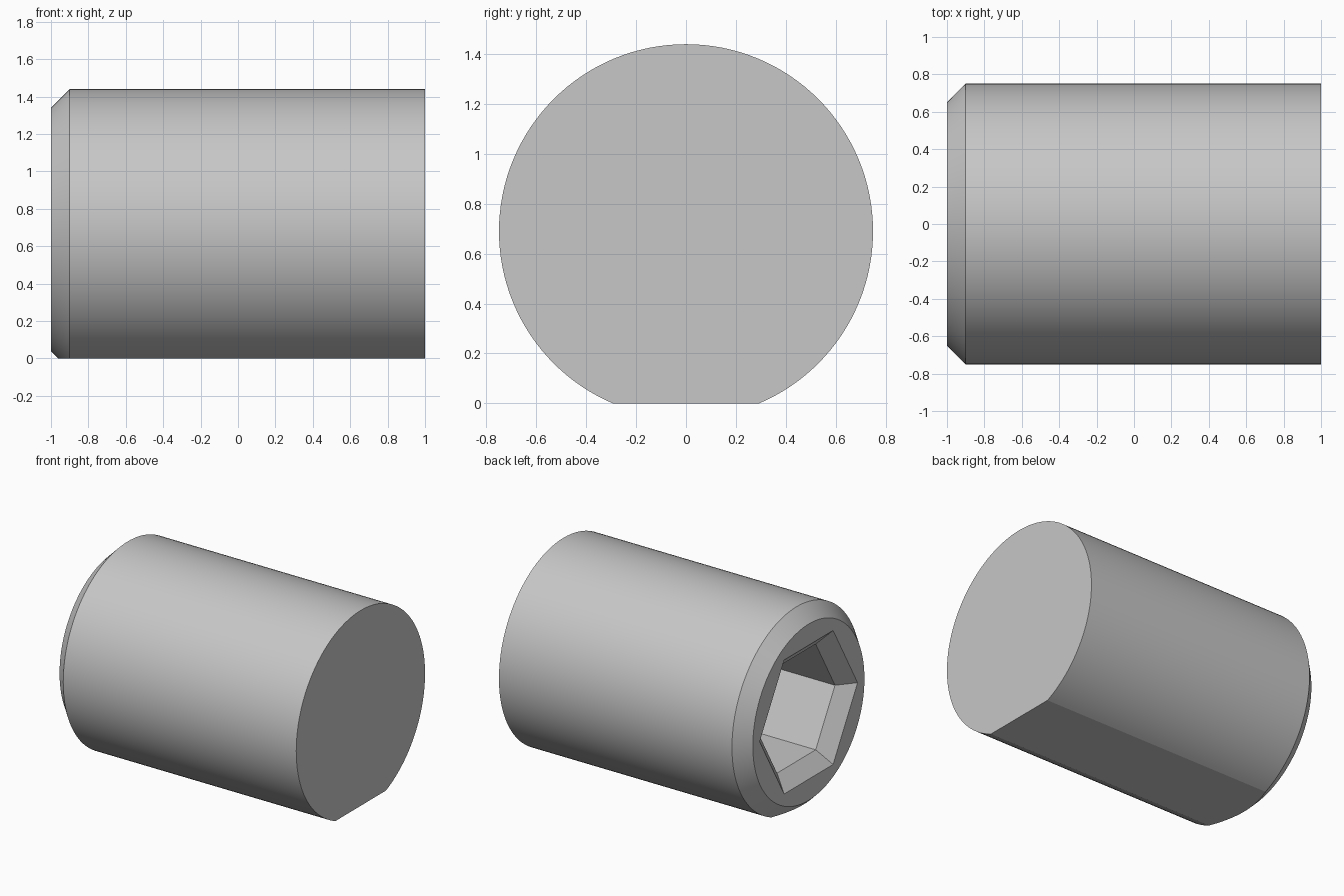
import bpy
import bmesh
from math import cos, sin, pi, radians

AXIS_Z = 0.69      # height of the body axis above the flat
HEX_R = 0.57       # socket corner radius at its mouth
HEX_INNER = 0.45   # socket corner radius past the lead-in

cube = bpy.data.objects.get("Cube")
if cube:
    bpy.data.objects.remove(cube, do_unlink=True)

steel = bpy.data.materials.new("grey steel")
steel.use_nodes = True
colour = (0.57, 0.57, 0.57, 1)
steel.diffuse_color = colour
steel.node_tree.nodes["Principled BSDF"].inputs["Base Color"].default_value = colour


def loft(name, profile, sides, flat_base=False):
    """Solid lofted along x through regular polygons given as (x, radius)."""
    bm = bmesh.new()
    rings = []
    for x, r in profile:
        angles = [2 * pi * i / sides for i in range(sides)]
        rings.append([bm.verts.new((x, r * cos(a), AXIS_Z + r * sin(a))) for a in angles])
    for a, b in zip(rings, rings[1:]):
        for i in range(sides):
            j = (i + 1) % sides
            bm.faces.new((a[i], a[j], b[j], b[i]))
    bm.faces.new(rings[0])
    bm.faces.new(rings[-1])
    if flat_base:
        # slice off the underside and close it
        cut = bmesh.ops.bisect_plane(bm, geom=bm.verts[:] + bm.edges[:] + bm.faces[:],
                                     plane_co=(0, 0, 0), plane_no=(0, 0, 1),
                                     clear_inner=True)
        rim = [e for e in cut["geom_cut"] if isinstance(e, bmesh.types.BMEdge)]
        bmesh.ops.holes_fill(bm, edges=rim, sides=0)
    bmesh.ops.recalc_face_normals(bm, faces=bm.faces[:])
    mesh = bpy.data.meshes.new(name)
    bm.to_mesh(mesh)
    bm.free()
    mesh.materials.append(steel)
    obj = bpy.data.objects.new(name, mesh)
    bpy.context.collection.objects.link(obj)
    return obj


# Round body with one chamfered end and a flat underside
body = loft("screw_body", [(-1, 0.65), (-0.9, 0.75), (1, 0.75)], 128, flat_base=True)

# Hexagonal socket with a tapered lead-in; the taper continues outside the end
taper = HEX_R - HEX_INNER
socket = loft("socket_cutter",
              [(-1.1, HEX_R + taper), (-0.9, HEX_INNER), (-0.1, HEX_INNER)], 6)
socket.hide_render = True

drill = body.modifiers.new("socket", "BOOLEAN")
drill.operation = "DIFFERENCE"
drill.solver = "EXACT"
drill.object = socket

bpy.ops.object.select_all(action="DESELECT")
body.select_set(True)
bpy.context.view_layer.objects.active = body
bpy.ops.object.modifier_apply(modifier=drill.name)
bpy.data.objects.remove(socket, do_unlink=True)
bpy.ops.object.shade_smooth_by_angle(angle=radians(15))
